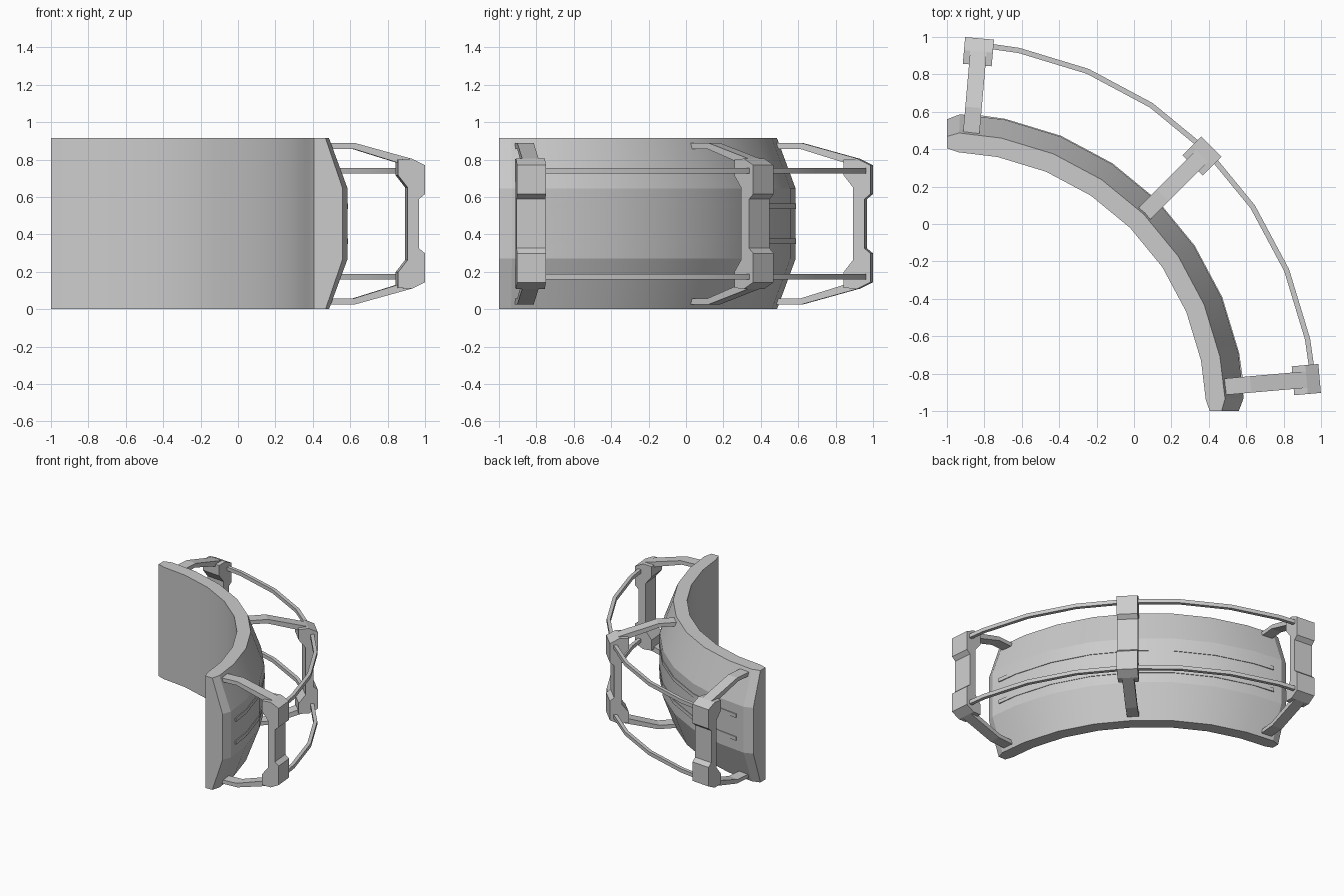
import bpy, bmesh
from math import radians, cos, sin

if "Cube" in bpy.data.objects:
    bpy.data.objects.remove(bpy.data.objects["Cube"])

CX = CY = -1.0          # centre of the arc
H = 0.914               # wall height
MID = H / 2


def finish(bm, name):
    bmesh.ops.recalc_face_normals(bm, faces=bm.faces)
    mesh = bpy.data.meshes.new(name)
    bm.to_mesh(mesh)
    bm.free()
    ob = bpy.data.objects.new(name, mesh)
    bpy.context.collection.objects.link(ob)
    return ob


def loft(bm, rings):
    """Skin a list of closed rings of points and cap both ends."""
    rows = [[bm.verts.new(p) for p in ring] for ring in rings]
    n = len(rows[0])
    for a, b in zip(rows, rows[1:]):
        for i in range(n):
            j = (i + 1) % n
            bm.faces.new((a[i], a[j], b[j], b[i]))
    bm.faces.new(rows[0])
    bm.faces.new(rows[-1][::-1])


def polar(r, ang, z, side=0.0):
    """Point at radius r and height z, shifted sideways along the tangent."""
    a = radians(ang)
    return (CX + r * cos(a) - side * sin(a), CY + r * sin(a) + side * cos(a), z)


def sweep(bm, profile, angles):
    loft(bm, [[polar(r, a, z) for r, z in profile] for a in angles])


def plate(bm, profile, ang, width):
    """Radial outline (r, z) given a thickness along the tangent."""
    loft(bm, [[polar(r, ang, z, s * width / 2) for r, z in profile] for s in (-1, 1)])


def box(r0, r1, z, h):
    return [(r0, z - h / 2), (r1, z - h / 2), (r1, z + h / 2), (r0, z + h / 2)]


def flip(profile):
    return [(r, H - z) for r, z in profile]


STEP = 11.25
inner_angles = [STEP * i for i in range(1, 8)]


# Curved wall with pinched ends
def wall_profile(inner, edge, belly):
    return [(inner, 0), (edge, 0), (belly, 0.27), (belly, H - 0.27), (edge, H), (inner, H)]


full = wall_profile(1.385, 1.488, 1.588)
end = wall_profile(1.405, 1.468, 1.56)
sections = [(0, end), (2.5, full)] + [(a, full) for a in inner_angles] + [(87.5, full), (90, end)]
bm = bmesh.new()
loft(bm, [[polar(r, a, z) for r, z in prof] for a, prof in sections])
wall = finish(bm, "curved_wall")

# Thin strips on the outer face of the wall
span = [5] + inner_angles + [85]
bm = bmesh.new()
for z in (MID - 0.093, MID + 0.093):
    sweep(bm, box(1.57, 1.593, z, 0.03), span)
strips = finish(bm, "wall_strips")

# Two curved guard rails
bm = bmesh.new()
for z in (MID - 0.283, MID + 0.283):
    sweep(bm, box(1.952, 1.98, z, 0.03), span)
rails = finish(bm, "guard_rails")

# Posts: upper half outline mirrored about mid height
half = [(1.908, 0.65), (1.857, 0.715), (1.857, 0.80), (1.93, 0.805),
        (2.0, 0.77), (2.0, 0.615), (1.968, 0.588)]
post_outline = half + flip(half)[::-1]
arm = [(1.49, 0.888), (1.63, 0.888), (1.93, 0.805), (1.90, 0.77), (1.62, 0.857), (1.49, 0.857)]
for name, ang in (("right", 5), ("middle", 45), ("left", 85)):
    bm = bmesh.new()
    plate(bm, post_outline, ang, 0.155)
    finish(bm, name + "_post")
    # Bent brackets tying the post to the wall, top and bottom
    bm = bmesh.new()
    plate(bm, arm, ang, 0.088)
    plate(bm, flip(arm), ang, 0.088)
    finish(bm, name + "_brackets")

# Smooth along the curve, crisp elsewhere
bpy.ops.object.select_all(action='DESELECT')
for ob in (wall, strips, rails):
    ob.select_set(True)
bpy.context.view_layer.objects.active = wall
bpy.ops.object.shade_smooth_by_angle(angle=radians(15))
